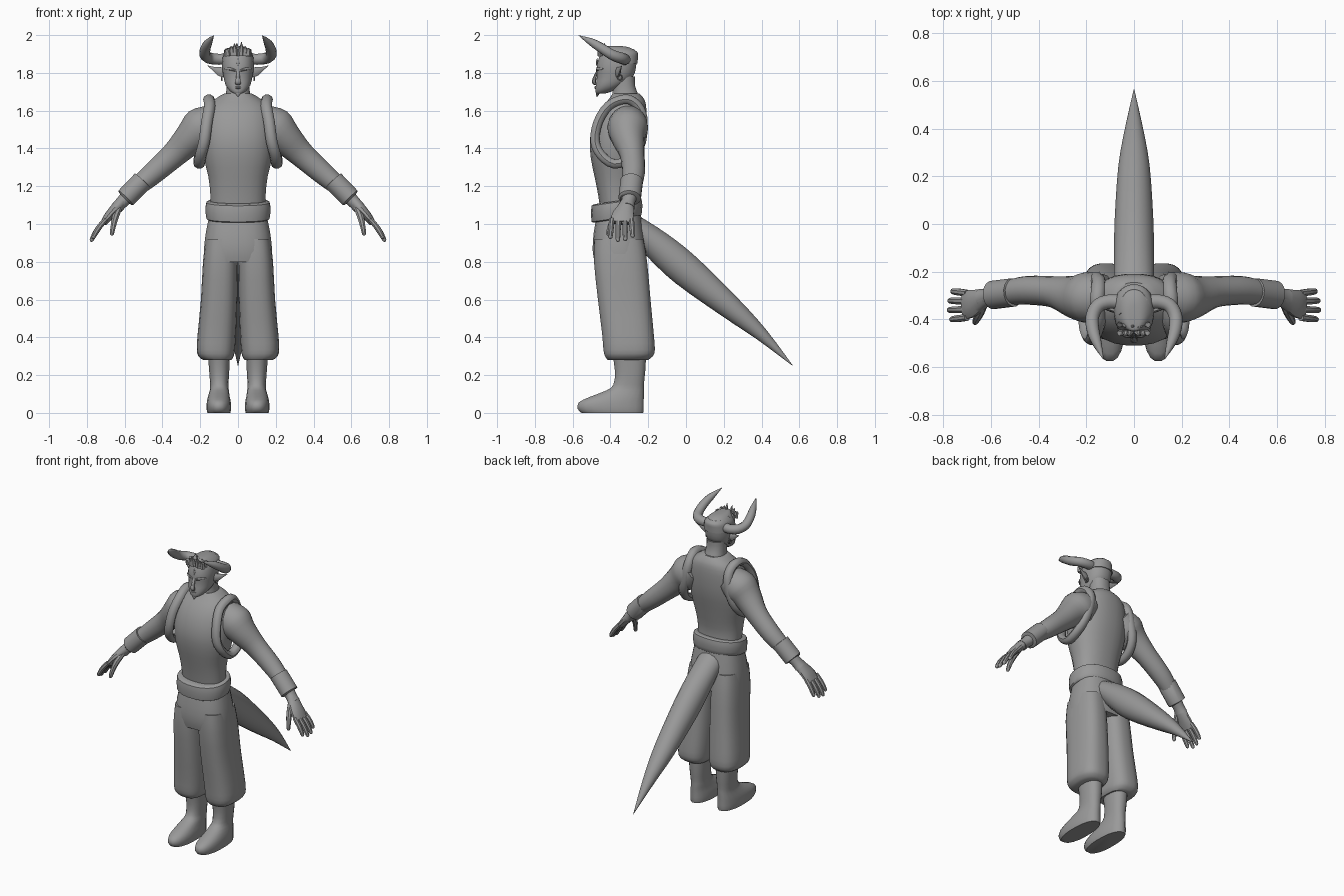
import bpy, bmesh, math, random
from mathutils import Vector

random.seed(4)
grey = bpy.data.materials.new("plain_grey")
grey.diffuse_color = (0.32, 0.32, 0.32, 1)


def finish(name, rings, closed=False, mirror=False, angle=40):
    """Skin a list of point rings into a smooth object."""
    bm = bmesh.new()
    vs = [[bm.verts.new(p) for p in r] for r in rings]
    n = len(vs[0])
    for i in range(len(vs) if closed else len(vs) - 1):
        a, b = vs[i], vs[(i + 1) % len(vs)]
        for j in range(n):
            k = (j + 1) % n
            bm.faces.new((a[j], a[k], b[k], b[j]))
    if not closed:
        bm.faces.new(vs[0])
        bm.faces.new(vs[-1])
    bmesh.ops.recalc_face_normals(bm, faces=bm.faces)
    me = bpy.data.meshes.new(name)
    bm.to_mesh(me)
    bm.free()
    ob = bpy.data.objects.new(name, me)
    bpy.context.collection.objects.link(ob)
    me.materials.append(grey)
    bpy.ops.object.select_all(action='DESELECT')
    ob.select_set(True)
    bpy.context.view_layer.objects.active = ob
    bpy.ops.object.shade_smooth_by_angle(angle=math.radians(angle))
    if mirror:
        ob.modifiers.new("mirror", 'MIRROR')
    return ob


def refine(rows, steps, closed=False):
    """Catmull-Rom interpolation of section rows."""
    n, out = len(rows), []
    pick = lambda i: rows[i % n] if closed else rows[max(0, min(n - 1, i))]
    for i in range(n if closed else n - 1):
        p = [pick(i + k) for k in (-1, 0, 1, 2)]
        for s in range(steps):
            t = s / steps
            out.append([0.5 * (2 * b + (c - a) * t + (2 * a - 5 * b + 4 * c - d) * t * t
                               + (3 * b - a - 3 * c + d) * t ** 3) for a, b, c, d in zip(*p)])
    return out if closed else out + [list(rows[-1])]


def outline(n, power):
    for j in range(n):
        a = 2 * math.pi * (j + 0.5) / n
        c, s = math.cos(a), math.sin(a)
        yield (math.copysign(abs(c) ** (2 / power), c), math.copysign(abs(s) ** (2 / power), s))


def stack(name, rows, power=2.3, n=24, steps=2, tilt=0, mirror=False):
    """Horizontal sections: z, x0, x1, y_front, y_back."""
    rings = []
    for z, x0, x1, y0, y1 in refine(rows, steps):
        rings.append([((x0 + x1) / 2 + c * (x1 - x0) / 2, (y0 + y1) / 2 + s * (y1 - y0) / 2,
                       z + tilt * s * (y1 - y0) / 2) for c, s in outline(n, power)])
    return finish(name, rings, mirror=mirror)


def tube(name, rows, ref, n=14, steps=3, power=2, closed=False, mirror=True):
    """Path sections: x, y, z, radius across, radius along ref."""
    rows = refine(rows, steps, closed)
    m, rings = len(rows), []
    for i, r in enumerate(rows):
        lo, hi = ((i - 1) % m, (i + 1) % m) if closed else (max(i - 1, 0), min(i + 1, m - 1))
        t = (Vector(rows[hi][:3]) - Vector(rows[lo][:3])).normalized()
        v = Vector(ref)
        v = (v - t * v.dot(t)).normalized()
        u = t.cross(v)
        rings.append([Vector(r[:3]) + u * c * max(r[3], .001) + v * s * max(r[4], .001)
                      for c, s in outline(n, power)])
    return finish(name, rings, closed, mirror)


def sym(rows):
    return [(z, -w, w, a, b) for z, w, a, b in rows]


X, Y, Z = (1, 0, 0), (0, 1, 0), (0, 0, 1)

# torso, neck and belt
stack("torso", sym([(1.04, .145, -.45, -.255), (1.15, .147, -.465, -.27), (1.25, .158, -.485, -.255),
                    (1.35, .182, -.505, -.235), (1.45, .192, -.51, -.215), (1.55, .185, -.485, -.208),
                    (1.62, .165, -.445, -.21), (1.66, .125, -.41, -.22), (1.69, .075, -.39, -.245)]))
stack("neck", sym([(1.62, .08, -.41, -.23), (1.68, .066, -.392, -.25), (1.73, .062, -.39, -.268),
                   (1.78, .062, -.40, -.27)]), n=16)
stack("belt", sym([(1.025, .155, -.485, -.245), (1.03, .168, -.5, -.235), (1.075, .173, -.503, -.23),
                   (1.115, .168, -.5, -.235), (1.122, .15, -.48, -.25)]), tilt=.14)

# padded armhole trims of the vest
tube("vest_trim", [(x, y, z, .026, .03) for x, y, z in (
    (.155, -.33, 1.66), (.15, -.41, 1.625), (.165, -.465, 1.54), (.178, -.482, 1.44),
    (.197, -.45, 1.365), (.205, -.38, 1.318), (.205, -.30, 1.345), (.19, -.245, 1.41),
    (.165, -.228, 1.5), (.15, -.235, 1.59), (.15, -.275, 1.645))], X, n=10, closed=True)

# trousers
stack("trouser_hips", sym([(1.06, .15, -.47, -.24), (.95, .172, -.49, -.222),
                           (.86, .182, -.495, -.21), (.8, .182, -.485, -.21)]), power=2.6)
stack("trouser_leg", [(.92, .0, .172, -.485, -.225), (.8, .0, .186, -.488, -.205),
                      (.6, .003, .197, -.467, -.187), (.42, .01, .214, -.445, -.17),
                      (.335, .016, .219, -.438, -.164), (.3, .022, .21, -.43, -.175),
                      (.28, .035, .185, -.415, -.2)], power=2.7, mirror=True)

# boots
stack("boot", [(.0, .04, .163, -.555, -.225), (.02, .036, .167, -.575, -.222), (.055, .037, .166, -.57, -.222),
               (.085, .043, .16, -.51, -.222), (.12, .048, .15, -.42, -.222), (.15, .05, .148, -.385, -.222),
               (.22, .046, .153, -.377, -.215), (.31, .042, .16, -.39, -.21)], n=20, mirror=True)

# arms with cuffs
tube("arm", [(.12, -.30, 1.56, .08, .09), (.19, -.308, 1.51, .112, .108), (.25, -.305, 1.455, .09, .09),
             (.335, -.285, 1.37, .07, .066), (.45, -.278, 1.268, .06, .06), (.54, -.29, 1.19, .048, .05),
             (.61, -.305, 1.12, .034, .036), (.64, -.313, 1.088, .034, .042)], Y, n=18)
tube("cuff", [(.503, -.287, 1.232, .05, .05), (.506, -.287, 1.228, .057, .06),
              (.594, -.298, 1.138, .056, .06), (.598, -.298, 1.134, .046, .05)], Y, n=16, steps=1)

# hands
tube("palm", [(.61, -.305, 1.125, .03, .034), (.645, -.318, 1.085, .03, .046),
              (.685, -.335, 1.04, .025, .06), (.712, -.34, 1.005, .018, .058)], Y, n=12)
for i, (dy, length) in enumerate([(-.052, .9), (-.018, 1.04), (.016, 1.0), (.05, .84)]):
    y = -.34 + dy
    tube("finger_%d" % (i + 1), [(.70 + d * length, y + dy * d * 2.2, 1.025 - e * length, r, r)
                                 for d, e, r in ((0, 0, .015), (.038, .045, .0155), (.062, .085, .014),
                                                 (.073, .107, .011), (.076, .114, .004))], Y, n=8, steps=2)
tube("thumb", [(.63, -.335, 1.085, .018, .018), (.648, -.375, 1.04, .019, .019), (.66, -.4, .99, .015, .015),
               (.667, -.412, .95, .012, .012), (.668, -.414, .94, .004, .004)], Y, n=8, steps=2)

# tail, broad at the root and pointed at the end
tube("tail", [(0, -.29, 1.0, .06, .085), (0, -.15, .885, .082, .085), (0, 0, .755, .09, .083),
              (0, .235, .558, .064, .067), (0, .40, .415, .036, .038), (0, .565, .25, .001, .001)],
     X, n=16, mirror=False)

# head
stack("head", sym([(1.69, .02, -.475, -.43), (1.703, .042, -.48, -.39), (1.735, .066, -.478, -.33),
                   (1.78, .077, -.472, -.28), (1.825, .084, -.474, -.265), (1.87, .083, -.465, -.26),
                   (1.905, .076, -.45, -.262), (1.925, .055, -.43, -.275)]))
tube("nose", [(0, -.468, 1.815, .004, .008), (0, -.483, 1.775, .010, .011),
              (0, -.487, 1.75, .012, .017), (0, -.474, 1.738, .004, .01)], X, n=8, mirror=False)
tube("brow", [(.012, -.47, 1.812, .007, .006), (.04, -.468, 1.82, .007, .008),
              (.07, -.44, 1.822, .003, .004)], Z, n=8)
tube("lips", [(-.024, -.468, 1.722, .004, .003), (0, -.478, 1.722, .007, .008),
              (.024, -.468, 1.722, .004, .003)], Z, n=8, mirror=False)
tube("goatee", [(0, -.462, 1.71, .012, .022), (0, -.468, 1.69, .010, .015),
                (0, -.472, 1.672, .001, .001)], X, n=8, mirror=False)
tube("forehead_gem", [(0, -.469, 1.88, .001, .001), (0, -.472, 1.858, .006, .01),
                      (0, -.474, 1.836, .001, .001)], X, n=8, steps=1, mirror=False)

# pointed ears with round earrings
tube("ear", [(.07, -.365, 1.80, .012, .026), (.095, -.358, 1.807, .012, .026),
             (.125, -.35, 1.82, .007, .013), (.16, -.34, 1.838, .001, .001)], Z, n=8)
tube("earring", [(.085, -.35 + .014 * math.cos(a), 1.775 + .014 * math.sin(a), .004, .004)
                 for a in [k * math.pi / 4 for k in range(8)]], X, n=6, steps=1, closed=True)

# curved horns sweeping out, forward and up
tube("horn", [(.05, -.33, 1.875, .03, .03), (.10, -.325, 1.872, .031, .03), (.15, -.342, 1.878, .03, .03),
              (.175, -.39, 1.895, .029, .028), (.172, -.445, 1.93, .027, .026), (.155, -.5, 1.963, .02, .02),
              (.128, -.568, 1.998, .001, .001)], Z, n=12)

# hair: close cap with short spikes over the brow
stack("hair_cap", sym([(1.85, .084, -.44, -.256), (1.89, .08, -.455, -.254), (1.912, .07, -.45, -.258),
                       (1.935, .045, -.45, -.30), (1.942, .022, -.44, -.34)]))
for i in range(16):
    x = -.055 + .11 * (i % 6) / 5 + random.uniform(-.008, .008)
    y = (-.455, -.42, -.38)[i // 6]
    h = 1.972 - abs(x) * .65 - (i // 6) * .012 + random.uniform(-.01, .006)
    tube("hair_spike_%d" % (i + 1), [(x * .9, y, 1.89, .014, .018), (x, y - .003, 1.925, .011, .014),
                                     (x * 1.05, y - .014, h, .001, .001)], X, n=6, steps=1, mirror=False)
